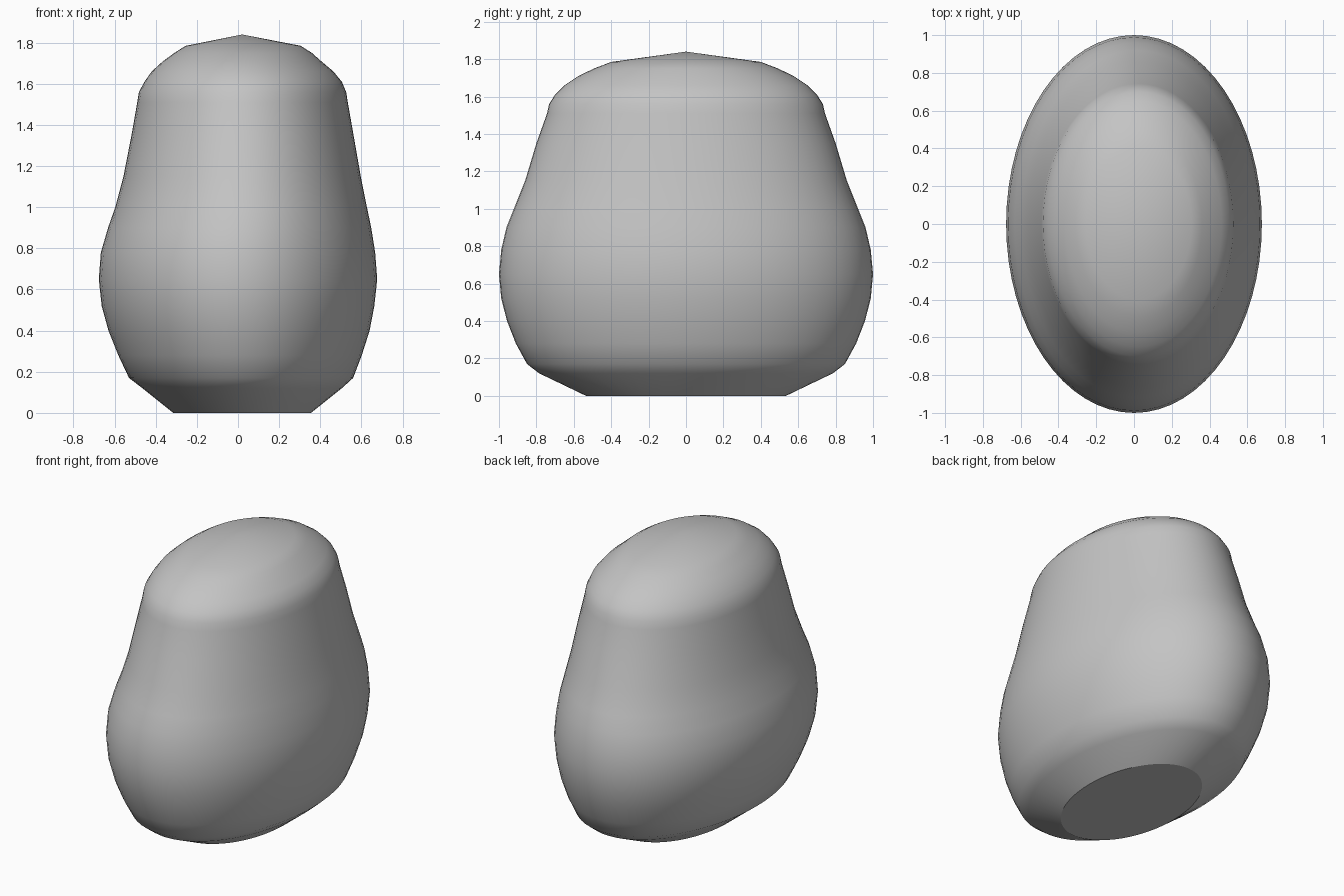
import bpy
import bmesh
import math

SEGMENTS = 64

if "Cube" in bpy.data.objects:
    bpy.data.objects.remove(bpy.data.objects["Cube"])

# Plain grey material
grey = bpy.data.materials.new("plain_grey")
grey.use_nodes = True
colour = (0.55, 0.55, 0.55, 1)
grey.diffuse_color = colour
grey.node_tree.nodes["Principled BSDF"].inputs["Base Color"].default_value = colour

# Oval cross-sections: height, sideways offset, half width, half depth
SECTIONS = [
    (0, .02, .335, .535),
    (.12, .02, .485, .785),
    (.17, .015, .545, .85),
    (.28, .01, .592, .91),
    (.4, .005, .635, .957),
    (.52, 0, .663, .988),
    (.65, 0, .677, 1),
    (.78, 0, .667, .988),
    (.9, .008, .64, .96),
    (1, .015, .612, .92),
    (1.15, .02, .577, .86),
    (1.35, .022, .54, .80),
    (1.51, .022, .512, .743),
    (1.56, .022, .504, .732),
    (1.61, .025, .48, .70),
    (1.66, .022, .442, .65),
    (1.71, .02, .385, .575),
    (1.75, .025, .335, .492),
    (1.785, .025, .28, .4),
]


def add_ring(bm, z, cx, rx, ry):
    angles = [math.tau * i / SEGMENTS for i in range(SEGMENTS)]
    return [bm.verts.new((cx + rx * math.cos(a), ry * math.sin(a), z)) for a in angles]


# Lofted body
bm = bmesh.new()
rings = [add_ring(bm, *section) for section in SECTIONS]
for low, high in zip(rings, rings[1:]):
    for i in range(SEGMENTS):
        j = (i + 1) % SEGMENTS
        bm.faces.new((low[i], low[j], high[j], high[i]))

# Shallow pointed crown
peak = bm.verts.new((.02, 0, 1.84))
for i in range(SEGMENTS):
    bm.faces.new((rings[-1][i], rings[-1][(i + 1) % SEGMENTS], peak))

# Flat base with a crisp rim
base = bm.faces.new(list(reversed(rings[0])))
for face in bm.faces:
    face.smooth = True
for edge in base.edges:
    edge.smooth = False

mesh = bpy.data.meshes.new("rounded_body")
bm.to_mesh(mesh)
bm.free()
mesh.materials.append(grey)
body = bpy.data.objects.new("rounded_body", mesh)
bpy.context.collection.objects.link(body)
